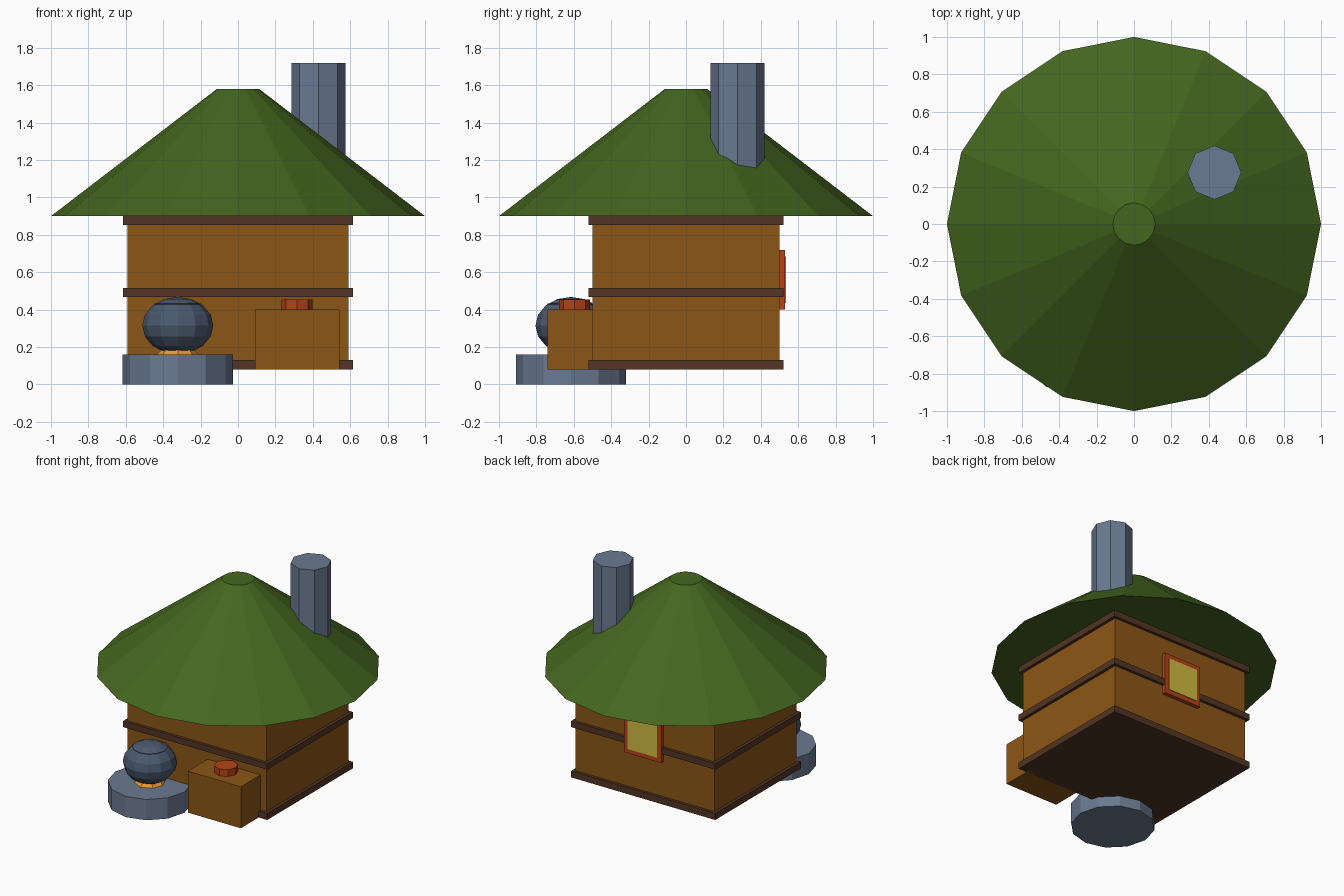
import bpy
from math import radians

if "Cube" in bpy.data.objects:
    bpy.data.objects.remove(bpy.data.objects["Cube"])


def paint(name, r, g, b):
    """Material from 0-255 display colour."""
    m = bpy.data.materials.new(name)
    m.diffuse_color = [(c / 255) ** 2.2 for c in (r, g, b)] + [1]
    m.use_nodes = True
    m.node_tree.nodes["Principled BSDF"].inputs["Base Color"].default_value = m.diffuse_color
    return m


WOOD = paint("wood", 139, 87, 28)
TRIM = paint("dark_wood", 84, 56, 40)
GREEN = paint("roof_green", 70, 102, 36)
STONE = paint("stone", 106, 121, 144)
IRON = paint("iron", 76, 90, 110)
FIRE = paint("fire", 240, 150, 40)
RED = paint("red", 180, 68, 28)
GLASS = paint("glass", 208, 186, 66)


def finish(name, mat):
    o = bpy.context.object
    o.name = name
    o.data.materials.append(mat)
    return o


def box(name, lo, hi, mat):
    bpy.ops.mesh.primitive_cube_add(size=1, location=[(a + b) / 2 for a, b in zip(lo, hi)])
    o = finish(name, mat)
    o.scale = [b - a for a, b in zip(lo, hi)]
    return o


def frustum(name, x, y, z0, z1, r0, r1, sides, mat):
    bpy.ops.mesh.primitive_cone_add(vertices=sides, radius1=r0, radius2=r1, depth=z1 - z0,
                                    location=(x, y, (z0 + z1) / 2))
    return finish(name, mat)


# House body and its three trim bands
box("walls", (-0.592, -0.5, 0.09), (0.592, 0.5, 0.9), WOOD)
for name, z0, z1 in (("base", 0.08, 0.13), ("middle", 0.468, 0.515), ("eave", 0.852, 0.9)):
    box(name + "_band", (-0.615, -0.522, z0), (0.615, 0.522, z1), TRIM)

# Roof and chimney
frustum("roof", 0, 0, 0.9, 1.58, 1.0, 0.113, 16, GREEN)
frustum("chimney", 0.43, 0.275, 1.0, 1.72, 0.144, 0.144, 8, STONE)

# Back window
box("window_frame", (-0.16, 0.49, 0.4), (0.16, 0.53, 0.72), RED)
box("window_pane", (-0.125, 0.5, 0.435), (0.125, 0.535, 0.685), GLASS)

# Stone hearth, fire and cooking pot
px, py = -0.322, -0.615
frustum("hearth", px, py, 0, 0.16, 0.295, 0.295, 12, STONE)
frustum("fire", px, py, 0.16, 0.26, 0.11, 0.03, 8, FIRE)
bpy.ops.mesh.primitive_uv_sphere_add(segments=12, ring_count=8, radius=1, location=(px, py, 0.315))
finish("pot", IRON).scale = (0.19, 0.19, 0.153)
frustum("pot_rim", px, py, 0.40, 0.432, 0.125, 0.125, 12, IRON)

# Front crate with a small red bowl
box("crate", (0.09, -0.74, 0.08), (0.542, -0.49, 0.4), WOOD)
frustum("bowl", 0.315, -0.595, 0.4, 0.453, 0.083, 0.083, 8, RED)
